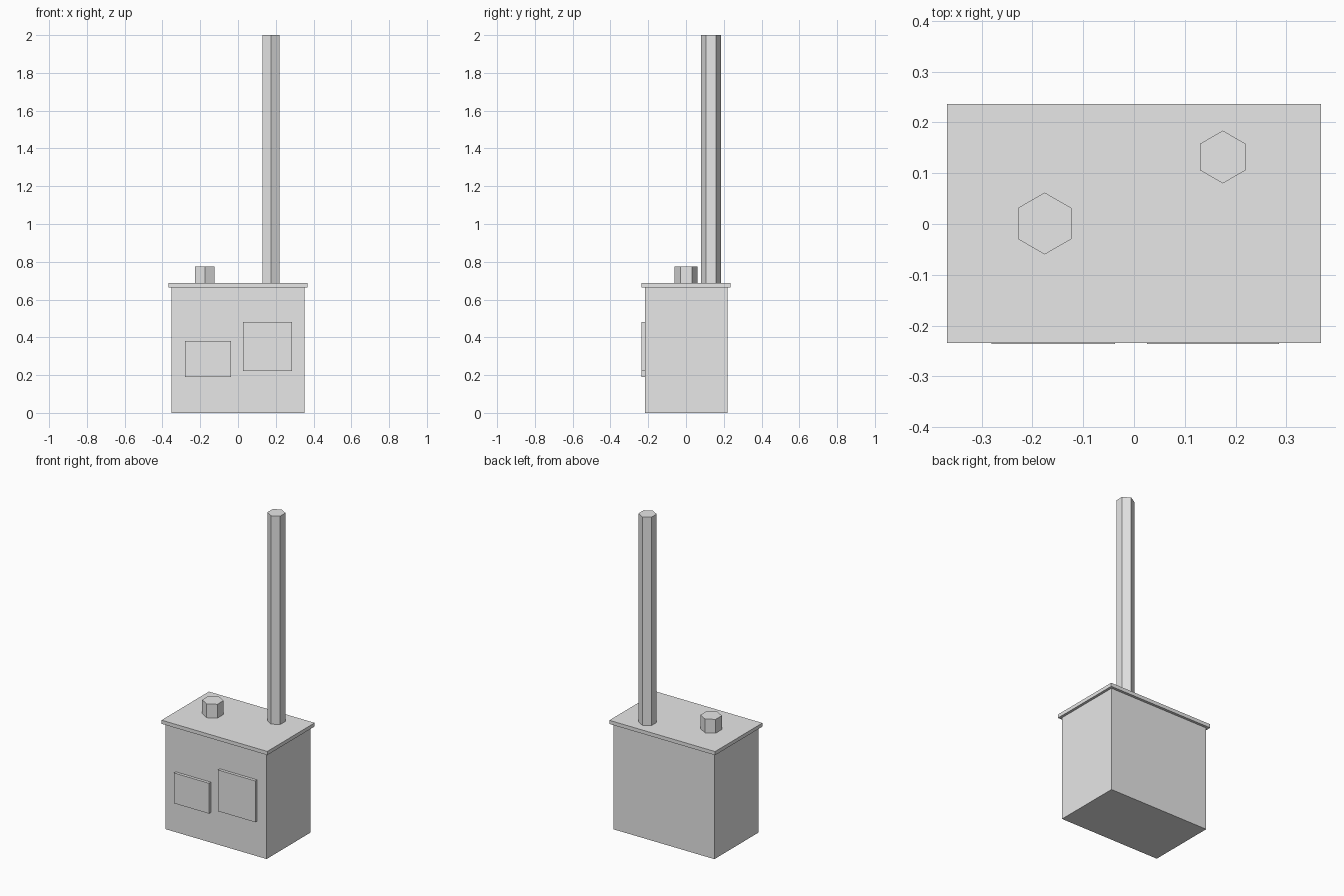
import bpy
import math

default = bpy.data.objects.get("Cube")
if default:
    bpy.data.objects.remove(default, do_unlink=True)

# One plain grey for the whole stove
grey = bpy.data.materials.new("light grey")
grey.use_nodes = True
colour = (0.8, 0.8, 0.8, 1.0)
grey.diffuse_color = colour
grey.node_tree.nodes["Principled BSDF"].inputs["Base Color"].default_value = colour


def finish(name):
    obj = bpy.context.object
    obj.name = obj.data.name = name
    obj.data.materials.append(grey)
    return obj


def box(name, x, y, z):
    """Box spanning the (low, high) range on each axis."""
    bpy.ops.mesh.primitive_cube_add(size=1, location=[sum(r) / 2 for r in (x, y, z)])
    obj = finish(name)
    obj.scale = [r[1] - r[0] for r in (x, y, z)]
    bpy.ops.object.transform_apply(location=False, rotation=False, scale=True)
    return obj


def hex_pipe(name, x, y, radius, z):
    """Six-sided pipe with corners pointing to the front and back."""
    bpy.ops.mesh.primitive_cylinder_add(
        vertices=6, radius=radius, depth=z[1] - z[0], location=(x, y, sum(z) / 2))
    return finish(name)


BODY_TOP, LID_TOP = 0.665, 0.688
BODY_FRONT, DOOR_FRONT = -0.218, -0.2365

# Firebox and overhanging top plate
box("stove_body", (-0.352, 0.352), (BODY_FRONT, 0.22), (0, BODY_TOP))
box("top_plate", (-0.368, 0.368), (-0.2345, 0.2365), (BODY_TOP, LID_TOP))

# Raised doors on the front
box("small_door", (-0.281, -0.037), (DOOR_FRONT, BODY_FRONT), (0.189, 0.38))
box("large_door", (0.026, 0.286), (DOOR_FRONT, BODY_FRONT), (0.221, 0.481))

# Tall chimney at the back and short pot stub
hex_pipe("chimney", 0.175, 0.132, 0.052, (LID_TOP, 2.0))
hex_pipe("short_stub", -0.176, 0.001, 0.061, (LID_TOP, 0.775))
